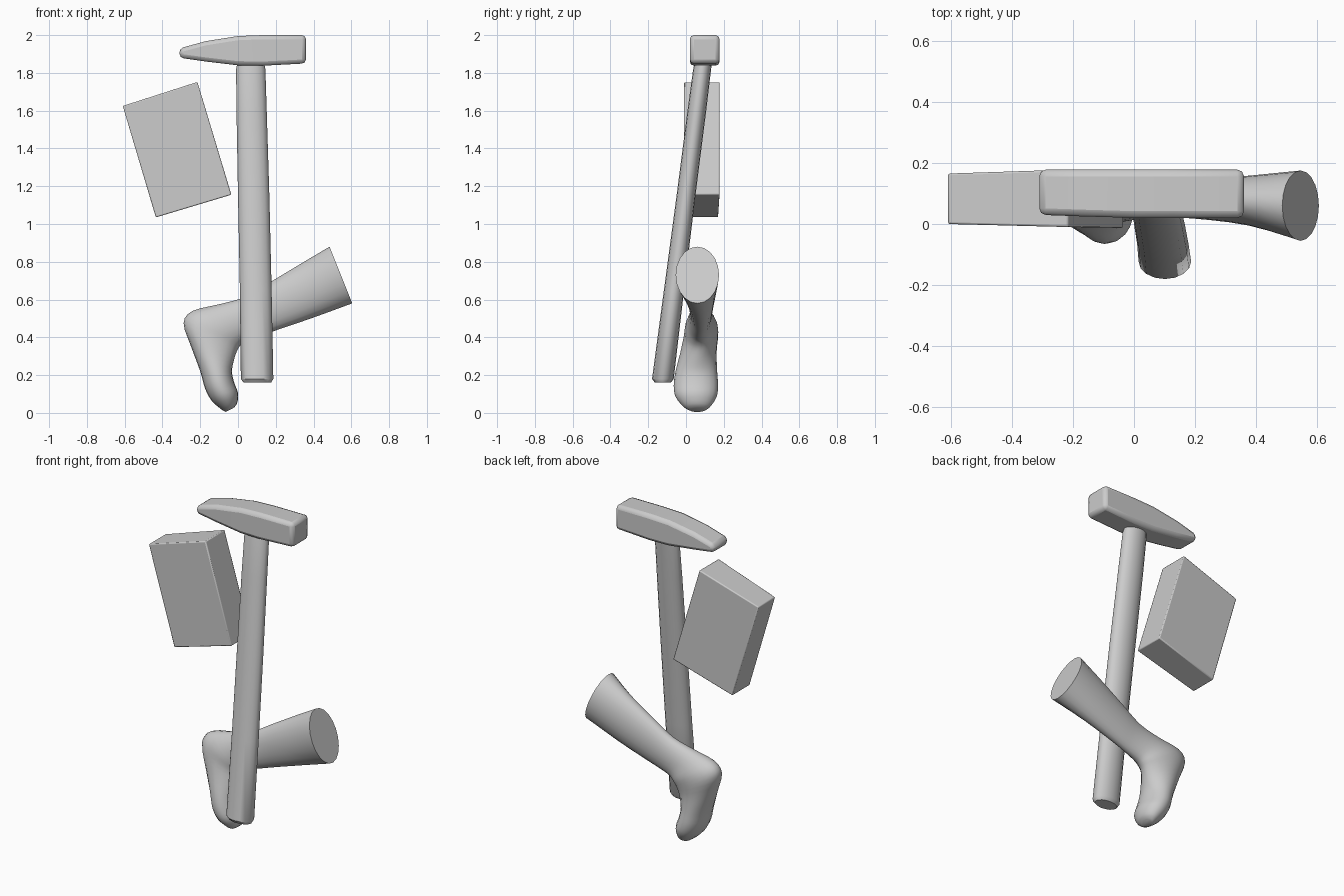
import bpy, bmesh, math
from mathutils import Vector

if "Cube" in bpy.data.objects:
    bpy.data.objects.remove(bpy.data.objects["Cube"])


def make_object(name, rings, smooth=40, bevel=0):
    """Skin a list of equal-length point rings and cap both ends."""
    bm = bmesh.new()
    loops = [[bm.verts.new(p) for p in r] for r in rings]
    n = len(loops[0])
    for a, b in zip(loops, loops[1:]):
        for i in range(n):
            bm.faces.new((a[i], a[(i + 1) % n], b[(i + 1) % n], b[i]))
    bm.faces.new(loops[0][::-1])
    bm.faces.new(loops[-1])
    bmesh.ops.recalc_face_normals(bm, faces=bm.faces)
    mesh = bpy.data.meshes.new(name)
    bm.to_mesh(mesh)
    bm.free()
    obj = bpy.data.objects.new(name, mesh)
    bpy.context.collection.objects.link(obj)
    if bevel:
        m = obj.modifiers.new("bevel", 'BEVEL')
        m.width = bevel
        m.segments = 2
        m.limit_method = 'ANGLE'
        m.angle_limit = math.radians(40)
    bpy.ops.object.select_all(action='DESELECT')
    obj.select_set(True)
    bpy.context.view_layer.objects.active = obj
    bpy.ops.object.shade_smooth_by_angle(angle=math.radians(smooth))
    return obj


def catmull(keys, steps):
    """Smoothly interpolate tuples of numbers."""
    out = []
    for i in range(len(keys) - 1):
        p0, p1, p2, p3 = (keys[max(i - 1, 0)], keys[i], keys[i + 1],
                          keys[min(i + 2, len(keys) - 1)])
        for s in range(steps):
            t = s / steps
            out.append(tuple(
                0.5 * (2 * b + (c - a) * t + (2 * a - 5 * b + 4 * c - d) * t * t
                       + (3 * b - a - 3 * c + d) * t ** 3)
                for a, b, c, d in zip(p0, p1, p2, p3)))
    return out + [keys[-1]]


def oval(section, n=20):
    """Oval ring between two profile points (x, z) and a y range."""
    ax, az, bx, bz, y0, y1 = section
    ring = []
    for i in range(n):
        t = 2 * math.pi * i / n
        c, s = (1 + math.cos(t)) / 2, (1 + math.sin(t)) / 2
        ring.append(Vector((bx + (ax - bx) * c, y0 + (y1 - y0) * s, bz + (az - bz) * c)))
    return ring


# Hammer head: rectangular sections along x (x, z low, z high, y low, y high)
head = [(-0.31, 1.88, 1.93, 0.03, 0.178), (-0.17, 1.86, 1.968, 0.025, 0.178),
        (0.0, 1.84, 1.995, 0.02, 0.178), (0.13, 1.838, 2.0, 0.02, 0.178),
        (0.36, 1.85, 2.0, 0.02, 0.178)]
make_object("hammer_head",
            [[(x, y0, z0), (x, y1, z0), (x, y1, z1), (x, y0, z1)]
             for x, z0, z1, y0, y1 in head], bevel=0.022)

# Handle: slanted oval shaft (left x, z, right x, z, y range)
handle = [(0.03, 0.16, 0.175, 0.16, -0.165, -0.08),
          (0.015, 0.18, 0.187, 0.18, -0.18, -0.065),
          (0.01, 0.65, 0.178, 0.65, -0.117, -0.01),
          (0.0, 1.15, 0.166, 1.15, -0.05, 0.05),
          (-0.008, 1.6, 0.152, 1.6, 0.008, 0.107),
          (-0.01, 1.82, 0.145, 1.82, 0.038, 0.133),
          (0.0, 1.87, 0.135, 1.87, 0.05, 0.14)]
make_object("hammer_handle", [oval(s, 16) for s in handle])

# Tilted box, slightly deeper on its right edge (x, z, y front, y back)
corners = [(-0.61, 1.625, 0.0, 0.165), (-0.215, 1.752, -0.01, 0.178),
           (-0.035, 1.155, -0.013, 0.178), (-0.435, 1.035, 0.0, 0.17)]
make_object("box", [[(c[0], c[k], c[1]) for c in corners] for k in (2, 3)],
            smooth=20, bevel=0.006)

# Leg and foot: outer profile point, inner profile point, y range
leg = [(0.485, 0.88, 0.605, 0.58, -0.055, 0.175),
       (0.35, 0.80, 0.40, 0.505, -0.005, 0.158),
       (0.175, 0.695, 0.21, 0.44, 0.018, 0.142),
       (0.04, 0.615, 0.12, 0.41, 0.02, 0.135),
       (-0.10, 0.575, 0.05, 0.385, 0.01, 0.145),
       (-0.24, 0.54, 0.02, 0.365, -0.005, 0.168),
       (-0.288, 0.475, -0.002, 0.335, -0.012, 0.17),
       (-0.25, 0.355, -0.02, 0.285, -0.03, 0.162),
       (-0.20, 0.22, -0.032, 0.22, -0.055, 0.165),
       (-0.175, 0.13, -0.02, 0.16, -0.065, 0.17),
       (-0.14, 0.065, 0.0, 0.105, -0.055, 0.162),
       (-0.09, 0.02, -0.005, 0.05, -0.015, 0.13),
       (-0.065, 0.005, -0.025, 0.025, 0.02, 0.10)]
make_object("leg_and_foot", [oval(s) for s in catmull(leg, 3)], smooth=50)
